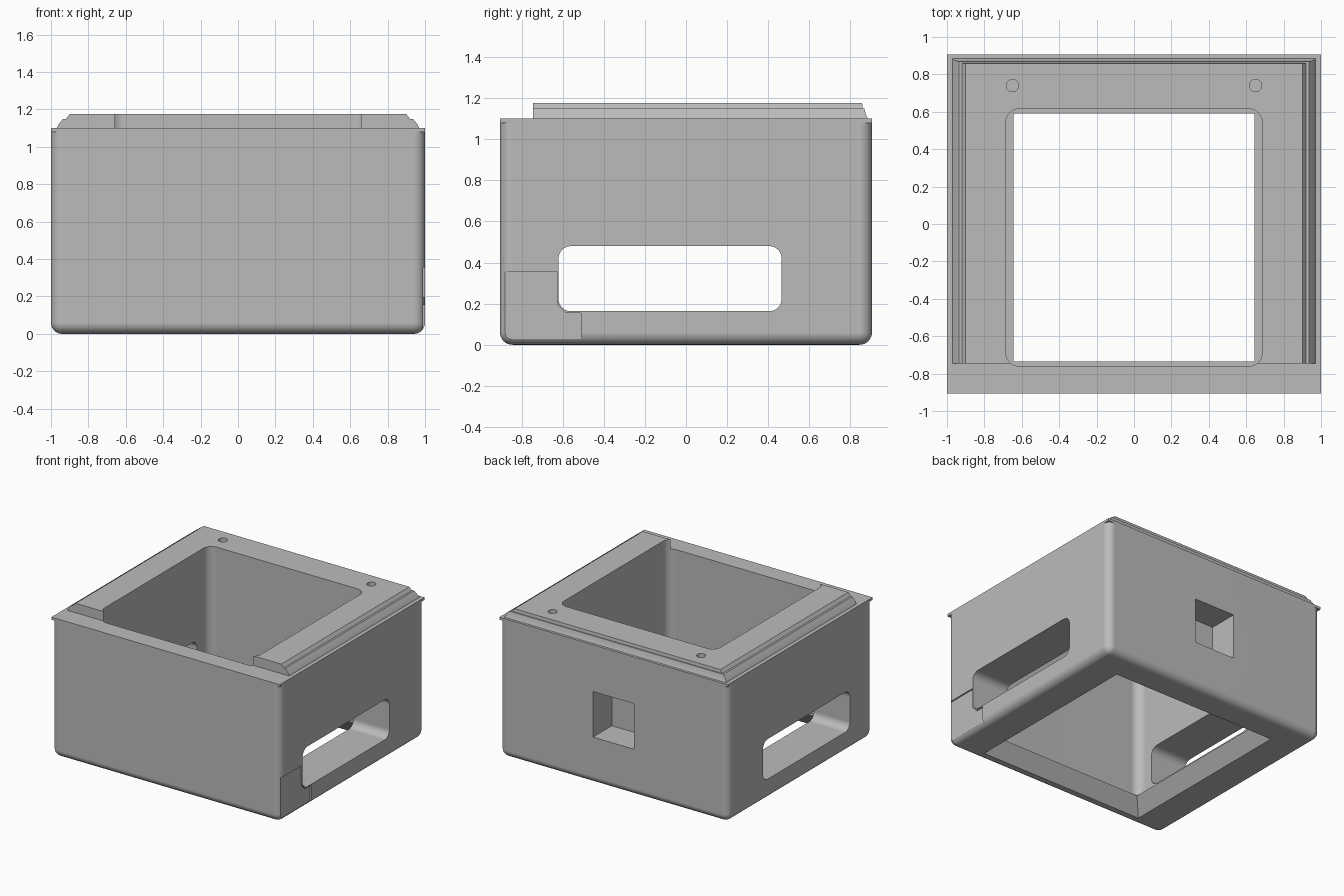
import bpy, bmesh
from math import pi, cos, sin, radians

cube = bpy.data.objects.get("Cube")
if cube:
    bpy.data.objects.remove(cube, do_unlink=True)

HX, HY = 1.0, 0.905          # half width and half depth
BODY_TOP, DECK = 1.08, 1.1   # underside and top of the flange
RIM_TOP = 1.175

grey = bpy.data.materials.new("plain_grey")
grey.use_nodes = True
grey.diffuse_color = (0.5, 0.5, 0.5, 1)
grey.node_tree.nodes["Principled BSDF"].inputs["Base Color"].default_value = (0.5, 0.5, 0.5, 1)


def add_object(name, bm):
    bmesh.ops.recalc_face_normals(bm, faces=bm.faces)
    mesh = bpy.data.meshes.new(name)
    bm.to_mesh(mesh)
    bm.free()
    mesh.materials.append(grey)
    obj = bpy.data.objects.new(name, mesh)
    bpy.context.collection.objects.link(obj)
    return obj


def loft(name, loops):
    """Closed solid through loops with equal point counts."""
    bm = bmesh.new()
    rings = [[bm.verts.new(p) for p in loop] for loop in loops]
    n = len(rings[0])
    for low, high in zip(rings, rings[1:]):
        for i in range(n):
            j = (i + 1) % n
            bm.faces.new((low[i], low[j], high[j], high[i]))
    bm.faces.new(rings[0])
    bm.faces.new(rings[-1])
    return add_object(name, bm)


def rect(x0, x1, y0, y1):
    return [(x0, y0), (x1, y0), (x1, y1), (x0, y1)]


def round_rect(x0, x1, y0, y1, r, steps=8):
    pts = []
    corners = [(x1 - r, y1 - r), (x0 + r, y1 - r), (x0 + r, y0 + r), (x1 - r, y0 + r)]
    for k, (cx, cy) in enumerate(corners):
        for s in range(steps + 1):
            a = (k + s / steps) * pi / 2
            pts.append((cx + r * cos(a), cy + r * sin(a)))
    return pts


def at_z(pts, z):
    return [(x, y, z) for x, y in pts]


def along_z(name, pts, a, b):
    return loft(name, [at_z(pts, a), at_z(pts, b)])


def along_x(name, pts, a, b):
    return loft(name, [[(x, y, z) for y, z in pts] for x in (a, b)])


def cut(obj, cutters):
    for c in cutters:
        mod = obj.modifiers.new(c.name, "BOOLEAN")
        mod.operation = "DIFFERENCE"
        mod.solver = "EXACT"
        mod.object = c


# Body: box with rounded upright and bottom edges
body = along_z("body", rect(-HX, HX, -HY, HY), 0, BODY_TOP)
bm = bmesh.new()
bm.from_mesh(body.data)
edges = [e for e in bm.edges if min(v.co.z for v in e.verts) < 0.01]
bmesh.ops.bevel(bm, geom=edges, offset=0.06, segments=8, profile=0.5, affect="EDGES")
bm.to_mesh(body.data)
bm.free()

# Flange: thin square-cornered plate
flange = along_z("flange", rect(-HX, HX, -HY, HY), BODY_TOP, DECK)

# Raised rim: stepped on the sides and back, cut off square at the front
steps = [(0.97, 0.885, DECK), (0.96, 0.875, 1.12), (0.935, 0.868, 1.15),
         (0.92, 0.86, 1.15), (0.9, 0.857, RIM_TOP)]
rim = loft("raised_rim", [at_z(rect(-hx, hx, -0.745, back), z) for hx, back, z in steps])

# Main cavity, and the tapered opening through the floor
cavity = along_z("cavity_cutter", round_rect(-0.685, 0.685, -0.76, 0.615, 0.07), 0.12, 1.4)


def opening(z):
    g = (0.12 - z) * 0.68
    return at_z(rect(-0.645 - g, 0.645 + g, -0.735 - g, 0.59 + g), z)


floor_opening = loft("floor_cutter", [opening(-0.02), opening(0.14)])

# Side slots, back pocket and shallow side recess
slot = along_x("slot_cutter", round_rect(-0.62, 0.465, 0.163, 0.48, 0.06), -1.2, 1.2)
pocket = along_z("pocket_cutter", rect(-0.18, 0.18, HY - 0.235, 1.1), 0.37, 0.73)
recess = along_x("recess_cutter", [(-0.89, 0.028), (-0.51, 0.028), (-0.51, 0.155),
                                   (-0.585, 0.155), (-0.625, 0.195), (-0.625, 0.355),
                                   (-0.89, 0.355)], 0.988, 1.1)

# Blind screw holes near the back corners
holes = []
for side in (-1, 1):
    x, r = side * 0.65, 0.033
    holes.append(along_z("hole_cutter", round_rect(x - r, x + r, 0.74 - r, 0.74 + r, r * 0.999),
                         0.95, 1.4))

cut(body, [cavity, floor_opening, slot, pocket, recess] + holes)
cut(flange, [cavity] + holes)
cut(rim, [cavity] + holes)

# Apply the cuts and shade
for obj in (body, flange, rim):
    bpy.ops.object.select_all(action="DESELECT")
    obj.select_set(True)
    bpy.context.view_layer.objects.active = obj
    for mod in list(obj.modifiers):
        bpy.ops.object.modifier_apply(modifier=mod.name)
    bpy.ops.object.shade_smooth_by_angle(angle=radians(25))
    weighted = obj.modifiers.new("even_shading", "WEIGHTED_NORMAL")
    weighted.keep_sharp = True

for c in [cavity, floor_opening, slot, pocket, recess] + holes:
    bpy.data.objects.remove(c, do_unlink=True)
